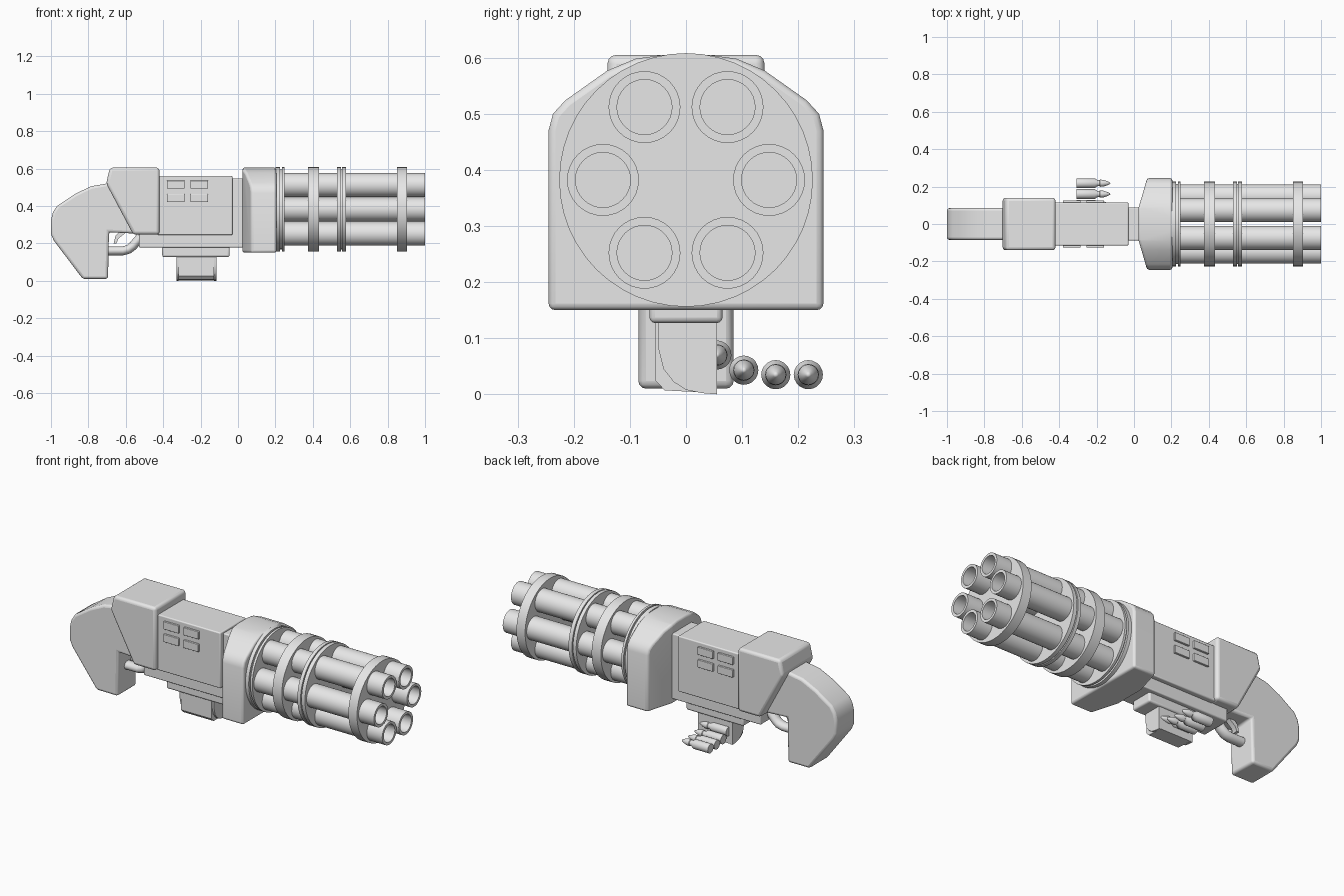
import bpy, bmesh, math
from mathutils import Vector

if "Cube" in bpy.data.objects:
    bpy.data.objects.remove(bpy.data.objects["Cube"])

metal = bpy.data.materials.new("light_grey_metal")
metal.diffuse_color = (0.8, 0.8, 0.8, 1)
metal.use_nodes = True
metal.node_tree.nodes["Principled BSDF"].inputs["Base Color"].default_value = metal.diffuse_color


def finish(name, bm, bevel=0.0, segments=3):
    bmesh.ops.recalc_face_normals(bm, faces=bm.faces)
    mesh = bpy.data.meshes.new(name)
    bm.to_mesh(mesh)
    bm.free()
    mesh.materials.append(metal)
    ob = bpy.data.objects.new(name, mesh)
    bpy.context.collection.objects.link(ob)
    bpy.ops.object.select_all(action='DESELECT')
    bpy.context.view_layer.objects.active = ob
    ob.select_set(True)
    bpy.ops.object.shade_smooth_by_angle(angle=math.radians(35))
    if bevel:
        mod = ob.modifiers.new("edge_rounding", 'BEVEL')
        mod.width = bevel
        mod.segments = segments
        mod.limit_method = 'ANGLE'
        mod.angle_limit = math.radians(30)
    return ob


def prism(name, pts, axis, a, b, bevel=0.0, cuts=()):
    """Extrude a (x,z) outline along y, or a (y,z) outline along x."""
    bm = bmesh.new()
    place = (lambda p, t: (p[0], t, p[1])) if axis == 'y' else (lambda p, t: (t, p[0], p[1]))
    ends = [[bm.verts.new(place(p, t)) for p in pts] for t in (a, b)]
    bm.faces.new(ends[0])
    bm.faces.new(ends[1][::-1])
    n = len(pts)
    for i in range(n):
        j = (i + 1) % n
        bm.faces.new((ends[0][i], ends[1][i], ends[1][j], ends[0][j]))
    for co, no in cuts:
        bmesh.ops.bisect_plane(bm, geom=bm.verts[:] + bm.edges[:] + bm.faces[:],
                               plane_co=co, plane_no=no, clear_outer=True)
        bmesh.ops.holes_fill(bm, edges=[e for e in bm.edges if e.is_boundary])
    return finish(name, bm, bevel)


def box(name, x0, x1, y0, y1, z0, z1, bevel=0.0):
    return prism(name, [(x0, z0), (x1, z0), (x1, z1), (x0, z1)], 'y', y0, y1, bevel)


def lathe(name, profile, y, z, n=32):
    """Spin an (x, radius) profile about an axis parallel to x."""
    bm = bmesh.new()
    rings = []
    for x, r in profile:
        if r == 0:
            rings.append([bm.verts.new((x, y, z))] * n)
        else:
            rings.append([bm.verts.new((x, y + r * math.cos(t * math.tau / n),
                                        z + r * math.sin(t * math.tau / n))) for t in range(n)])
    for p, q in zip(rings, rings[1:]):
        for i in range(n):
            j = (i + 1) % n
            bm.faces.new(list(dict.fromkeys((p[i], p[j], q[j], q[i]))))
    return finish(name, bm)


# Rotating barrels
AXIS_Z = 0.382
for i in range(6):
    a = i * math.tau / 6
    lathe(f"barrel_{i + 1}", [(0.19, 0), (0.19, 0.064), (1.0, 0.064), (1.0, 0.049),
                              (0.87, 0.049), (0.86, 0.04), (0.855, 0)],
          0.148 * math.cos(a), AXIS_Z + 0.15 * math.sin(a))

# Barrel clamps: two wide discs and two grooved pairs
for k, (x0, x1, r) in enumerate([(0.2, 0.225, 0.226), (0.22, 0.24, 0.214), (0.235, 0.248, 0.226),
                                 (0.375, 0.433, 0.226), (0.53, 0.55, 0.226), (0.545, 0.56, 0.214),
                                 (0.556, 0.578, 0.226), (0.85, 0.904, 0.226)]):
    lathe(f"barrel_clamp_{k + 1}", [(x0, 0), (x0, r), (x1, r), (x1, 0)], 0, AXIS_Z, 48)

# Front housing with a tapered back
half = [(0.245, 0.15), (0.245, 0.47), (0.237, 0.5), (0.215, 0.524),
        (0.14, 0.577), (0.09, 0.598), (0.04, 0.605)]
prism("front_housing", half + [(-y, z) for y, z in half[::-1]], 'x', 0.024, 0.205, 0.012,
      [(Vector((0.024, s * 0.085, 0)), Vector((-0.16, s * 0.046, 0))) for s in (1, -1)])

# Receiver
box("receiver_core", -0.53, 0.04, -0.088, 0.088, 0.178, 0.548, 0.006)
box("receiver_shell", -0.43, -0.03, -0.115, 0.115, 0.245, 0.56, 0.006)
for s in (-1, 1):
    for x in (-0.38, -0.255):
        for z in (0.42, 0.492):
            box("side_vent", x, x + 0.095, s * 0.11, s * 0.126, z, z + 0.044, 0.003)

# Rear cover and stock grip
prism("rear_cover", [(-0.685, 0.605), (-0.42, 0.605), (-0.42, 0.247), (-0.56, 0.247),
                     (-0.705, 0.52)], 'y', -0.14, 0.14, 0.016)
prism("stock_grip", [(-0.6, 0.52), (-0.70, 0.52), (-0.786, 0.505), (-0.87, 0.465), (-0.968, 0.4),
                     (-0.99, 0.365), (-1.0, 0.325), (-1.0, 0.25), (-0.985, 0.215),
                     (-0.83, 0.01), (-0.695, 0.01), (-0.69, 0.26), (-0.55, 0.252)],
      'y', -0.085, 0.085, 0.014)

# Trigger guard and trigger
bm = bmesh.new()
path = [(-0.72, 0.16), (-0.615, 0.16), (-0.585, 0.168), (-0.562, 0.186), (-0.52, 0.235)]
rings = []
for i, (x, z) in enumerate(path):
    p, q = path[max(i - 1, 0)], path[min(i + 1, len(path) - 1)]
    d = Vector((q[0] - p[0], 0, q[1] - p[1])).normalized()
    side = Vector((-d.z, 0, d.x))
    rings.append([bm.verts.new(Vector((x, 0, z)) + side * 0.024 * math.cos(t * math.tau / 16)
                               + Vector((0, 0.03 * math.sin(t * math.tau / 16), 0)))
                  for t in range(16)])
for p, q in zip(rings, rings[1:]):
    for i in range(16):
        bm.faces.new((p[i], p[(i + 1) % 16], q[(i + 1) % 16], q[i]))
bm.faces.new(rings[0])
bm.faces.new(rings[-1])
finish("trigger_guard", bm)
prism("trigger", [(-0.63, 0.265), (-0.655, 0.24), (-0.665, 0.2), (-0.65, 0.2),
                  (-0.64, 0.225), (-0.59, 0.265)], 'y', -0.015, 0.015)

# Ammunition feed under the receiver
box("feed_bracket", -0.405, -0.045, -0.065, 0.065, 0.127, 0.185, 0.01)
prism("feed_box", [(0.055, 0.17), (-0.055, 0.17), (-0.055, 0.025), (-0.038, 0.007),
                   (0, 0.005), (0.055, 0.002)], 'x', -0.318, -0.127)
for x in (-0.33, -0.127):
    prism("feed_box_end", [(0.055, 0.17), (-0.05, 0.17), (-0.05, 0.085), (-0.04, 0.045),
                           (-0.022, 0.022), (0.0, 0.008), (0.03, 0.002), (0.055, 0.0)],
          'x', x, x + 0.012)

# Loose rounds trailing behind the feed
for y, z in [(0.055, 0.07), (0.103, 0.043), (0.16, 0.035), (0.218, 0.035)]:
    lathe("cartridge", [(-0.307, 0), (-0.307, 0.026), (-0.21, 0.026), (-0.195, 0.016),
                        (-0.185, 0.016), (-0.182, 0.019), (-0.165, 0.018), (-0.145, 0.012),
                        (-0.13, 0.005), (-0.126, 0)], y, z, 20)
